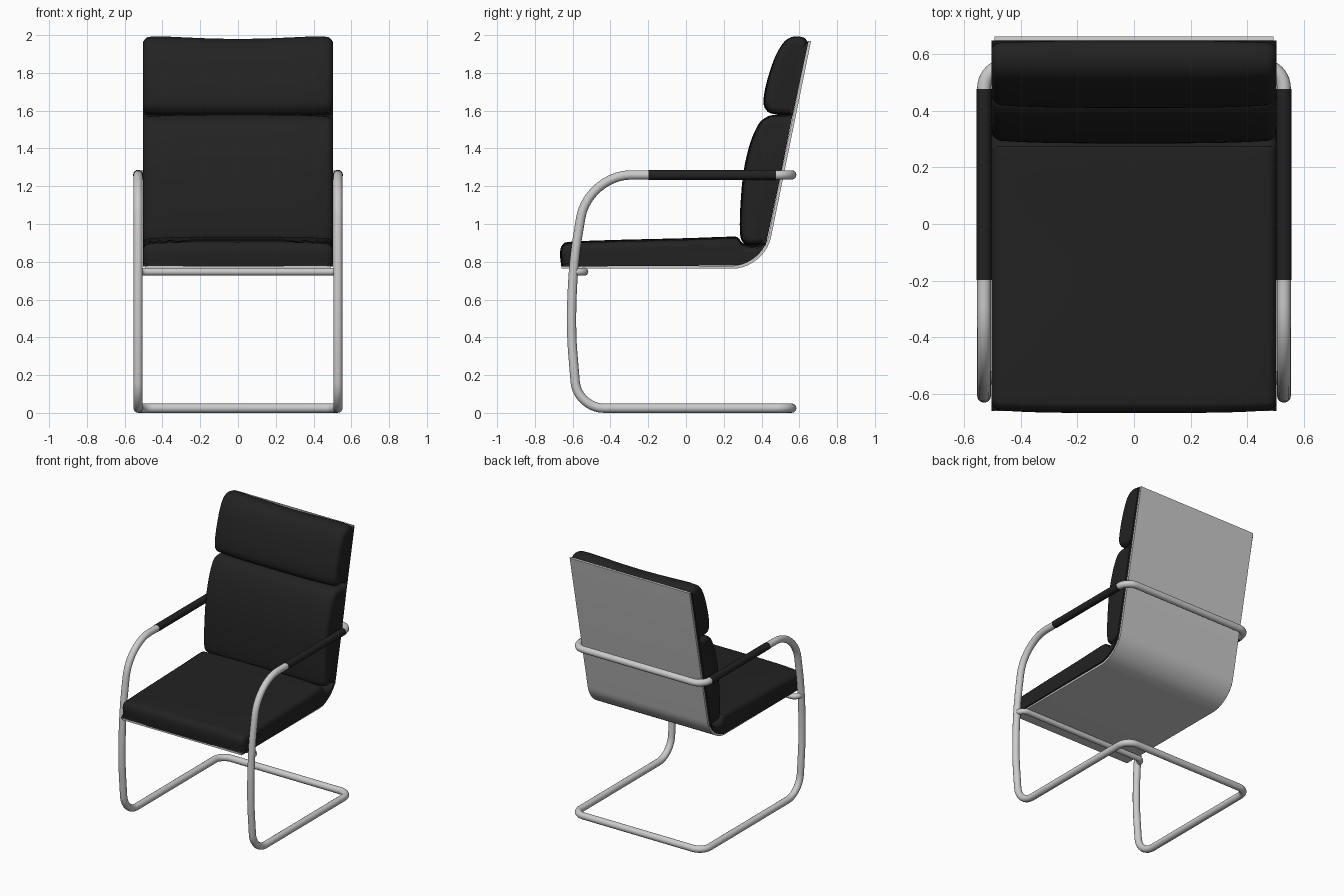
import bpy, bmesh, math
from mathutils import Vector

if "Cube" in bpy.data.objects:
    bpy.data.objects.remove(bpy.data.objects["Cube"])


def material(name, rgb):
    m = bpy.data.materials.new(name)
    m.diffuse_color = (*rgb, 1)
    m.use_nodes = True
    m.node_tree.nodes["Principled BSDF"].inputs["Base Color"].default_value = m.diffuse_color
    return m


METAL = material("silver metal", (0.60, 0.60, 0.60))
LEATHER = material("black leather", (0.016, 0.016, 0.016))


def fillet(ctrl, closed=False, steps=10):
    """Polyline with rounded corners; ctrl = [(point, tangent length)]."""
    out, n = [], len(ctrl)
    for i, (p, t) in enumerate(ctrl):
        p = Vector(p)
        if not closed and i in (0, n - 1):
            out.append(p)
            continue
        a = p + (Vector(ctrl[i - 1][0]) - p).normalized() * t
        b = p + (Vector(ctrl[(i + 1) % n][0]) - p).normalized() * t
        c, d = a.lerp(p, 0.55), b.lerp(p, 0.55)
        for k in range(steps + 1):
            u = k / steps
            v = 1 - u
            out.append(a * v**3 + c * 3 * v * v * u + d * 3 * v * u * u + b * u**3)
    return out


def spline(pts, steps=4):
    """Smooth curve through the points."""
    q = [Vector(p) for p in pts]
    q = [q[0]] + q + [q[-1]]
    out = []
    for i in range(1, len(q) - 2):
        a, b, c, d = q[i - 1:i + 3]
        for k in range(steps):
            t = k / steps
            out.append(0.5 * (2 * b + (c - a) * t + (2 * a - 5 * b + 4 * c - d) * t * t
                              + (3 * b - a - 3 * c + d) * t**3))
    return out + [q[-1]]


def finish(ob, mat):
    ob.data.materials.append(mat)
    bpy.ops.object.select_all(action='DESELECT')
    ob.select_set(True)
    bpy.context.view_layer.objects.active = ob
    if ob.type == 'CURVE':
        bpy.ops.object.convert(target='MESH')
    bpy.ops.object.shade_smooth_by_angle(angle=math.radians(40))


def loft(name, sections, mat):
    """Skin closed sections [(x, [(y, z), ...])] and cap both ends."""
    bm = bmesh.new()
    rings = [[bm.verts.new((x, p[0], p[1])) for p in prof] for x, prof in sections]
    n = len(rings[0])
    for r, s in zip(rings, rings[1:]):
        for i in range(n):
            j = (i + 1) % n
            bm.faces.new((r[i], r[j], s[j], s[i]))
    bm.faces.new(rings[0])
    bm.faces.new(rings[-1])
    bmesh.ops.recalc_face_normals(bm, faces=bm.faces)
    me = bpy.data.meshes.new(name)
    bm.to_mesh(me)
    bm.free()
    ob = bpy.data.objects.new(name, me)
    bpy.context.collection.objects.link(ob)
    finish(ob, mat)


def tube(name, pts, radius, mat, closed=False):
    cu = bpy.data.curves.new(name, 'CURVE')
    cu.dimensions = '3D'
    cu.bevel_depth = radius
    cu.bevel_resolution = 6
    cu.use_fill_caps = True
    s = cu.splines.new('POLY')
    s.points.add(len(pts) - 1)
    for p, q in zip(s.points, pts):
        p.co = (*q, 1)
    s.use_cyclic_u = closed
    ob = bpy.data.objects.new(name, cu)
    bpy.context.collection.objects.link(ob)
    finish(ob, mat)


def cushion(name, front, back, core, dip=0.0, half=0.503, r=0.035):
    """Padded block: visible profile shrinks towards a core line at the sides."""
    front = spline(front)
    back = [Vector(p) for p in back]
    A, B = Vector(core[0]), Vector(core[1])
    right = [(half - r) * k / 8 for k in range(9)]
    stations = [(x, 0) for x in right]
    stations += [(half - r + r * math.sin(a), r * (1 - math.cos(a)))
                 for a in (math.pi / 12 * k for k in range(1, 7))]
    stations = [(-x, d) for x, d in reversed(stations[1:])] + stations
    sections = []
    for x, d in stations:
        d += 0.012 * (abs(x) / half) ** 4
        prof = []
        for p in front[1:-1]:
            t = max(0, min(1, (p - A).dot(B - A) / (B - A).length_squared))
            q = p + (A.lerp(B, t) - p).normalized() * d
            q.y -= dip * max(0, 1 - (x / 0.42) ** 2) * max(0, (p.y - 1.6) / 0.4)
            prof.append(q)
        sections.append((x, [front[0]] + prof + [front[-1]] + back))
    loft(name, sections, LEATHER)


# Bent seat and back shell
outer = fillet([((-0.66, 0.765), 0), ((0.416, 0.763), 0.17), ((0.662, 1.968), 0)])
inner = fillet([((-0.66, 0.778), 0), ((0.404, 0.778), 0.16), ((0.647, 1.97), 0)])
prof = outer + inner[::-1]
loft("shell", [(-0.492, prof), (0.492, prof)], METAL)

# Seat cushion, resting along the shell bend
cushion("seat_cushion",
        [(-0.66, 0.775), (-0.666, 0.82), (-0.665, 0.865), (-0.65, 0.893), (-0.61, 0.906),
         (-0.4, 0.915), (0, 0.925), (0.24, 0.933), (0.278, 0.925), (0.30, 0.90),
         (0.36, 0.885), (0.425, 0.90)],
        [tuple(p) for p in inner[::-1] if 0.778 < p.y < 0.89],
        ((-0.58, 0.81), (0.3, 0.81)))

# Lower and upper back cushions
cushion("lower_back_cushion",
        [(0.422, 0.885), (0.33, 0.888), (0.295, 0.912), (0.285, 0.97), (0.288, 1.1),
         (0.305, 1.28), (0.34, 1.43), (0.385, 1.53), (0.425, 1.565), (0.465, 1.577),
         (0.565, 1.582)],
        [(0.50, 1.25)], ((0.40, 0.96), (0.52, 1.52)))
cushion("upper_back_cushion",
        [(0.564, 1.57), (0.46, 1.583), (0.425, 1.603), (0.41, 1.65), (0.425, 1.75),
         (0.465, 1.88), (0.505, 1.955), (0.54, 1.988), (0.585, 2.0), (0.63, 1.99),
         (0.648, 1.965)],
        [(0.606, 1.77)], ((0.55, 1.66), (0.60, 1.92)), dip=0.02)

# Continuous cantilever tube frame
X = 0.529
side = [((0.56, 0.025), 0.08), ((-0.575, 0.025), 0.14), ((-0.625, 0.62), 0.3),
        ((-0.52, 1.26), 0.23), ((0.56, 1.26), 0.08)]
loop = [((-X, *p), t) for p, t in side] + [((X, *p), t) for p, t in reversed(side)]
tube("tube_frame", fillet(loop, closed=True), 0.0245, METAL, closed=True)

# Cross bar under the seat front
tube("seat_cross_bar",
     fillet([((-X, -0.605, 0.747), 0), ((-X, -0.537, 0.747), 0.045),
             ((X, -0.537, 0.747), 0.045), ((X, -0.605, 0.747), 0)]), 0.02, METAL)

# Arm sleeves
for label, s in (("left", -1), ("right", 1)):
    tube(label + "_arm_sleeve", [(s * X, -0.198, 1.26), (s * X, 0.477, 1.26)], 0.0265, LEATHER)
